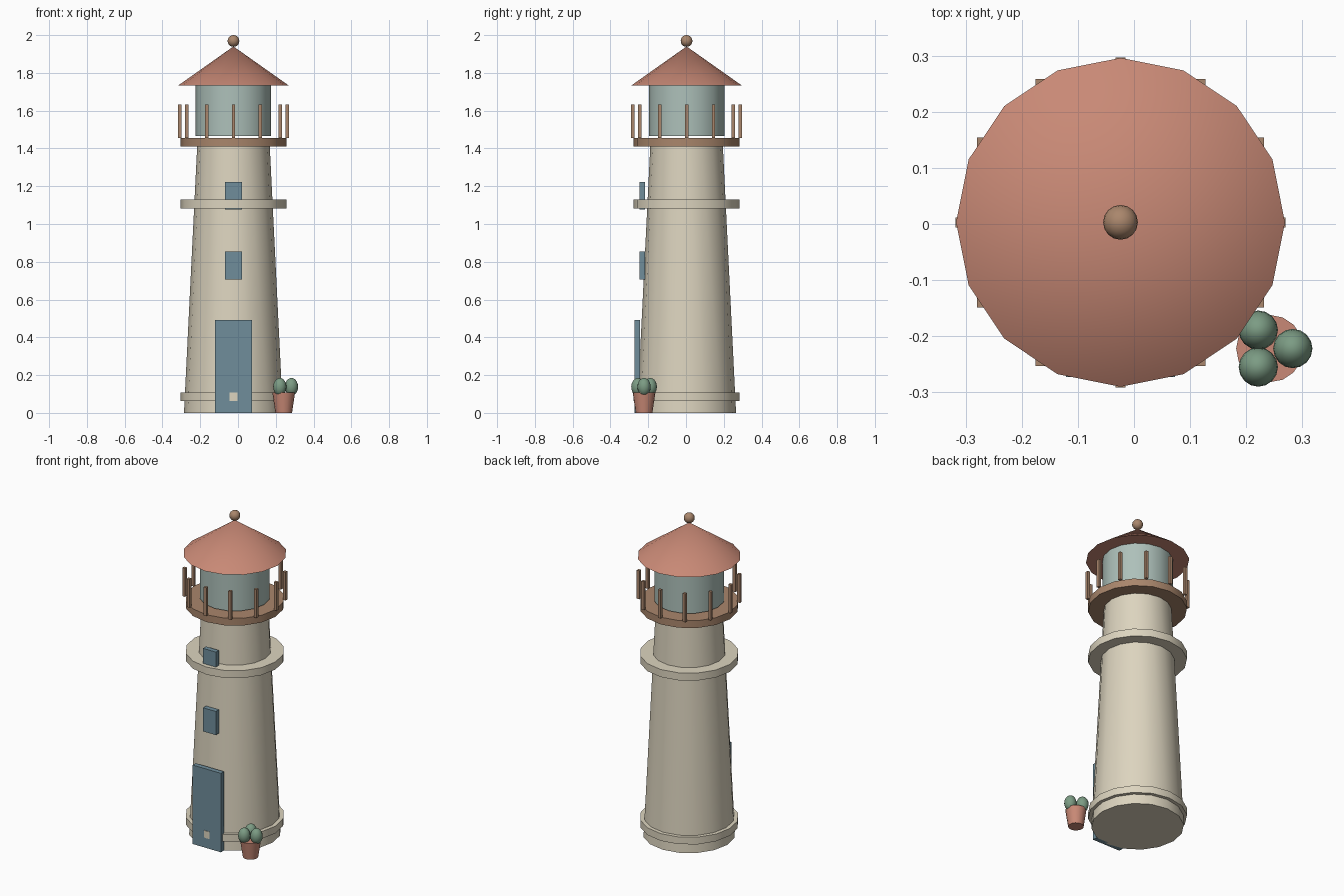
import bpy
from math import cos, sin, pi, radians

if "Cube" in bpy.data.objects:
    bpy.data.objects.remove(bpy.data.objects["Cube"])

CX, CY = -0.024, 0.003   # tower axis


def material(name, rgb):
    m = bpy.data.materials.new(name)
    m.diffuse_color = (*rgb, 1)
    m.use_nodes = True
    m.node_tree.nodes["Principled BSDF"].inputs["Base Color"].default_value = m.diffuse_color
    return m


SAND = material("sand", (0.72, 0.66, 0.52))
WOOD = material("wood", (0.40, 0.24, 0.15))
TILE = material("tile", (0.58, 0.25, 0.18))
GLASS = material("glass", (0.42, 0.53, 0.49))
BLUE = material("blue", (0.16, 0.27, 0.33))
GREEN = material("green", (0.20, 0.33, 0.23))


def finish(name, mat, smooth=True):
    ob = bpy.context.object
    ob.name = name
    ob.data.materials.append(mat)
    if smooth:
        bpy.ops.object.shade_smooth_by_angle(angle=radians(40))
    return ob


def cone(name, mat, r1, r2, z0, z1, x=CX, y=CY, sides=16):
    bpy.ops.mesh.primitive_cone_add(vertices=sides, radius1=r1, radius2=r2,
                                    depth=z1 - z0, location=(x, y, (z0 + z1) / 2))
    return finish(name, mat)


def box(name, mat, size, loc):
    bpy.ops.mesh.primitive_cube_add(size=1, location=loc)
    bpy.context.object.scale = size
    bpy.ops.object.transform_apply(location=False, rotation=False, scale=True)
    return finish(name, mat, smooth=False)


def ball(name, mat, radii, loc):
    bpy.ops.mesh.primitive_uv_sphere_add(segments=16, ring_count=10, radius=1, location=loc)
    bpy.context.object.scale = radii
    bpy.ops.object.transform_apply(location=False, rotation=False, scale=True)
    return finish(name, mat)


# Tapered tower and its stone bands
cone("tower", SAND, 0.262, 0.190, 0, 1.455)
cone("base_band", SAND, 0.28, 0.28, 0.062, 0.107)
cone("upper_band", SAND, 0.28, 0.28, 1.083, 1.13)

# Gallery deck with railing posts
cone("gallery_deck", WOOD, 0.28, 0.28, 1.411, 1.456)
for i in range(12):
    a = i * pi / 6
    box(f"railing_post_{i}", WOOD, (0.018, 0.018, 0.177),
        (CX + 0.285 * cos(a), CY + 0.285 * sin(a), 1.5435))

# Lantern room, roof and finial
cone("lantern_room", GLASS, 0.20, 0.20, 1.465, 1.735)
cone("roof", TILE, 0.293, 0.0, 1.733, 1.94)
ball("finial", WOOD, (0.031, 0.031, 0.031), (CX, CY, 1.969))

# Door and windows, thin slabs on the front
box("door", BLUE, (0.194, 0.03, 0.492), (CX, -0.258, 0.246))
for i, z in enumerate((0.78, 1.15)):
    box(f"window_{i}", BLUE, (0.088, 0.03, 0.147), (CX, -0.232, z))

# Potted plant beside the door
PX, PY = 0.242, -0.222
cone("plant_pot", TILE, 0.044, 0.060, 0, 0.107, PX, PY)
for i in range(3):
    a = i * 2 * pi / 3
    ball(f"plant_leaf_{i}", GREEN, (0.035, 0.035, 0.047),
         (PX + 0.041 * cos(a), PY + 0.038 * sin(a), 0.138))
